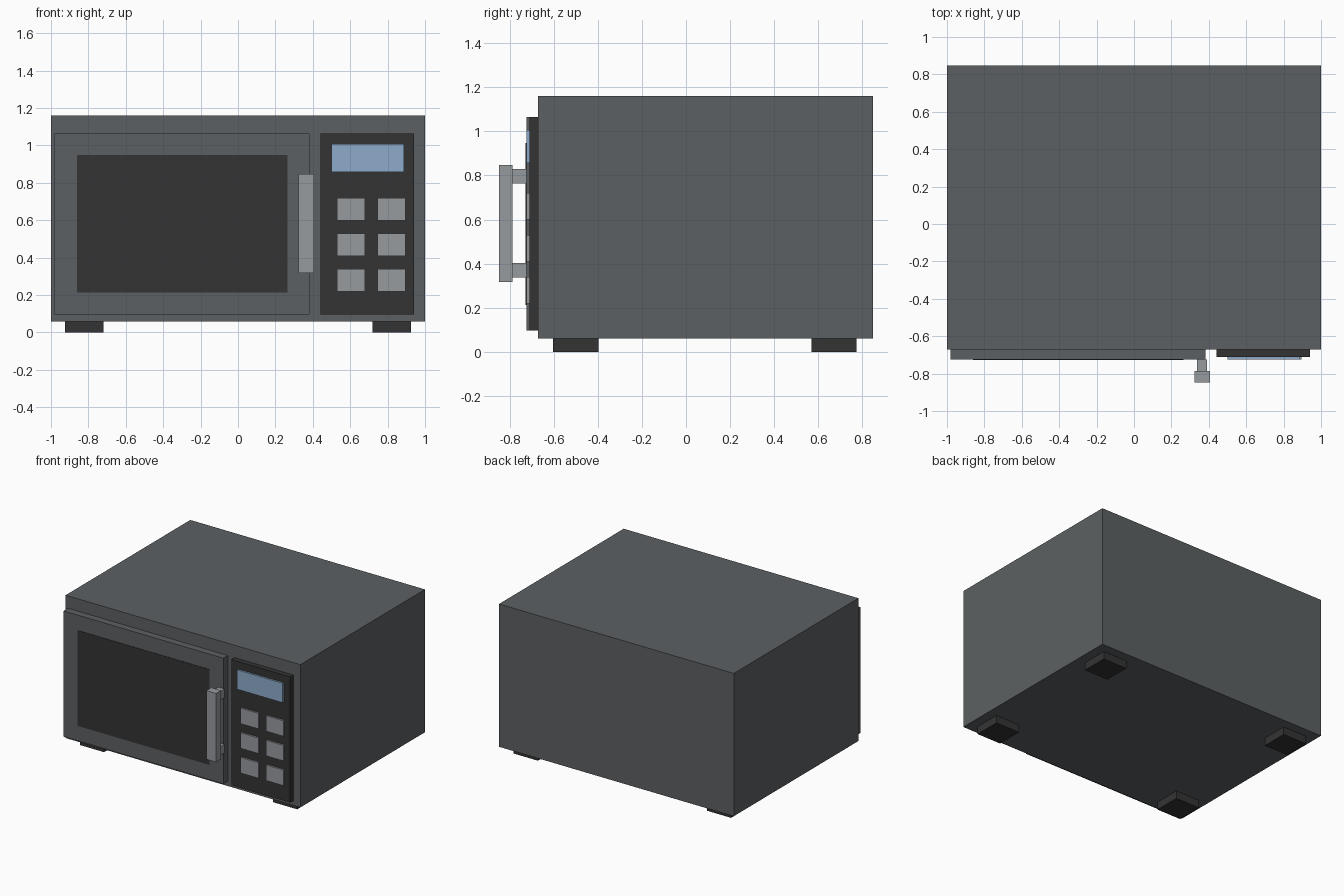
import bpy
import bmesh
from mathutils import Vector

if "Cube" in bpy.data.objects:
    bpy.data.objects.remove(bpy.data.objects["Cube"])


def material(name, rgb):
    m = bpy.data.materials.new(name)
    m.diffuse_color = (*rgb, 1)
    m.use_nodes = True
    m.node_tree.nodes["Principled BSDF"].inputs["Base Color"].default_value = m.diffuse_color
    return m


casing = material("casing grey", (0.107, 0.118, 0.123))
dark = material("dark charcoal", (0.034, 0.034, 0.034))
silver = material("silver grey", (0.31, 0.325, 0.347))
blue = material("display blue", (0.275, 0.407, 0.597))


def box(name, x, y, z, mat):
    """Box spanning the (min, max) ranges on each axis."""
    bm = bmesh.new()
    bmesh.ops.create_cube(bm, size=1)
    lo, hi = Vector((x[0], y[0], z[0])), Vector((x[1], y[1], z[1]))
    centre = (lo + hi) / 2
    bmesh.ops.scale(bm, vec=hi - lo, verts=bm.verts)
    bmesh.ops.translate(bm, vec=centre, verts=bm.verts)
    for v in bm.verts:
        v.co -= centre
    mesh = bpy.data.meshes.new(name)
    bm.to_mesh(mesh)
    bm.free()
    mesh.materials.append(mat)
    ob = bpy.data.objects.new(name, mesh)
    ob.location = centre
    bpy.context.collection.objects.link(ob)
    return ob


FRONT = -0.67    # front of the casing
DOOR = -0.724    # front of the door
PANEL = -0.71    # front of the control panel

# Casing, door and window
box("casing", (-1, 1), (FRONT, 0.847), (0.06, 1.16), casing)
box("door", (-0.98, 0.382), (DOOR, FRONT), (0.097, 1.065), casing)
box("window", (-0.86, 0.265), (DOOR - 0.003, DOOR), (0.213, 0.948), dark)

# Control panel with display and a grid of buttons
box("control_panel", (0.44, 0.942), (PANEL, FRONT), (0.097, 1.065), dark)
box("display", (0.5, 0.887), (DOOR, PANEL), (0.857, 1.007), blue)
for row in range(3):
    for col in range(2):
        x, z = 0.53 + 0.215 * col, 0.22 + 0.19 * row
        box(f"button_{row}_{col}", (x, x + 0.15), (DOOR, PANEL), (z, z + 0.12), silver)

# Door handle on two standoffs
box("handle_bar", (0.323, 0.406), (-0.847, -0.787), (0.318, 0.847), silver)
for name, z in (("lower", 0.337), ("upper", 0.763)):
    box(f"handle_standoff_{name}", (0.338, 0.391), (-0.787, DOOR), (z, z + 0.067), silver)

# Four feet
for side, x in (("left", -0.823), ("right", 0.823)):
    for end, y in (("front", -0.499), ("back", 0.671)):
        box(f"foot_{end}_{side}", (x - 0.103, x + 0.103), (y - 0.103, y + 0.103), (0, 0.06), dark)
